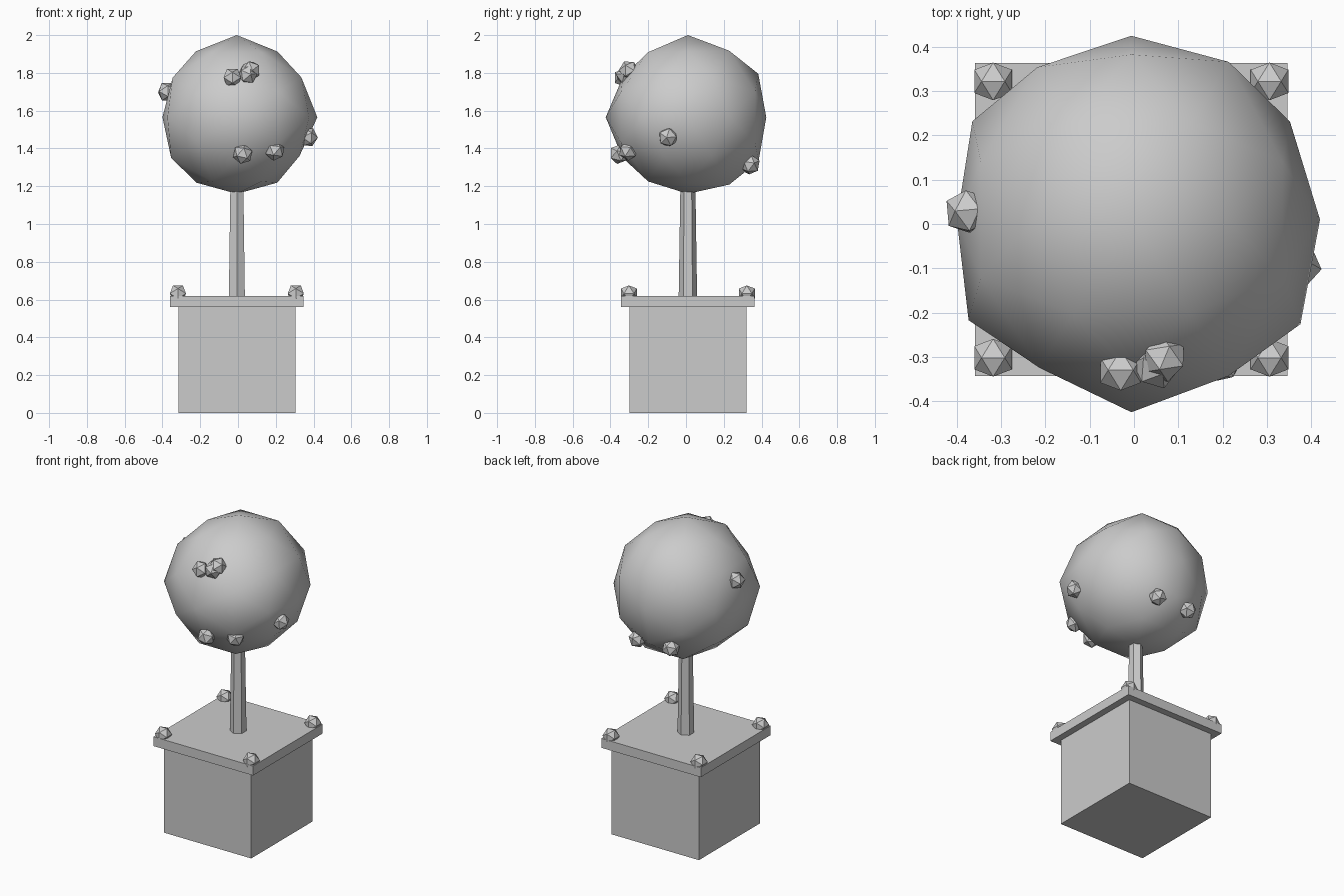
import bpy, bmesh
from math import atan2, degrees, sqrt, pi
from mathutils import Vector, Euler

if "Cube" in bpy.data.objects:
    bpy.data.objects.remove(bpy.data.objects["Cube"])

CX, CY = -0.006, 0.01          # planter axis
PHI = (1 + sqrt(5)) / 2


def finish(bm, name, smooth=False):
    bmesh.ops.recalc_face_normals(bm, faces=bm.faces[:])
    for f in bm.faces:
        f.smooth = smooth
    mesh = bpy.data.meshes.new(name)
    bm.to_mesh(mesh)
    bm.free()
    ob = bpy.data.objects.new(name, mesh)
    bpy.context.collection.objects.link(ob)
    return ob


def box(name, size, z0, z1):
    bm = bmesh.new()
    bmesh.ops.create_cube(bm, size=1)
    for v in bm.verts:
        v.co = Vector((v.co.x * size, v.co.y * size, z0 + (v.co.z + 0.5) * (z1 - z0)))
    ob = finish(bm, name)
    ob.location = (CX, CY, 0)
    return ob


def icosahedron(radius=1.0):
    """Icosahedron with its top edge running along x."""
    bm = bmesh.new()
    for a in (-1, 1):
        for b in (-PHI, PHI):
            for p in ((a, 0, b), (0, b, a), (b, a, 0)):
                bm.verts.new(Vector(p).normalized() * radius)
    bmesh.ops.convex_hull(bm, input=bm.verts[:])
    return bm


def ball(name, radius, location, rotation=(0, 0, 0)):
    ob = finish(icosahedron(radius), name)
    ob.location = location
    ob.rotation_euler = rotation
    return ob


# Planter box and rim
box("planter_box", 0.62, 0, 0.56)
box("planter_rim", 0.706, 0.56, 0.62)

# Corner finials
for sx in (-1, 1):
    for sy in (-1, 1):
        ball("rim_finial", 0.05, (CX + sx * 0.312, CY + sy * 0.312, 0.632))

# Tapered six-sided trunk, one corner facing front
bm = bmesh.new()
bmesh.ops.create_cone(bm, cap_ends=True, segments=6, radius1=0.049, radius2=0.039, depth=0.65)
bmesh.ops.rotate(bm, verts=bm.verts[:], matrix=Euler((0, 0, pi / 6)).to_matrix())
# make sure a corner lies on the y axis
if not any(abs(v.co.x) < 1e-4 for v in bm.verts):
    bmesh.ops.rotate(bm, verts=bm.verts[:], matrix=Euler((0, 0, pi / 6)).to_matrix())
trunk = finish(bm, "trunk")
trunk.location = (CX, CY, 0.925)

# Foliage ball: uneven radii every 30 degrees around the three main outlines
OUTLINES = {
    2: (0, 1, (.426, .421, .44, .415, .425, .422, .394, .432, .414, .435, .437, .449)),
    1: (0, 2, (.426, .422, .409, .435, .411, .42, .394, .43, .407, .405, .407, .41)),
    0: (1, 2, (.415, .438, .436, .435, .425, .405, .435, .407, .42, .405, .44, .44)),
}
bm = icosahedron()
bmesh.ops.subdivide_edges(bm, edges=bm.edges[:], cuts=1, use_grid_fill=True)
bmesh.ops.triangulate(bm, faces=bm.faces[:])
for v in bm.verts:
    d = v.co.normalized()
    thin = min(range(3), key=lambda i: abs(d[i]))
    i, j, radii = OUTLINES[thin]
    v.co = d * radii[round(degrees(atan2(d[j], d[i])) / 30) % 12]
foliage = finish(bm, "foliage", smooth=True)
foliage.location = (CX, CY, 1.565)

# Blossoms scattered over the foliage
BLOSSOMS = (
    (-0.03, -0.33, 1.775), (0.05, -0.32, 1.79), (0.068, -0.303, 1.813),
    (0.025, -0.355, 1.37), (0.195, -0.305, 1.388), (0.37, -0.095, 1.46),
    (-0.375, 0.028, 1.70), (0.105, 0.34, 1.315), (-0.127, 0.333, 1.315),
)
for k, p in enumerate(BLOSSOMS):
    ball("blossom", 0.054, p, (0.5 * k, 0.8 * k, 0.3 * k))
